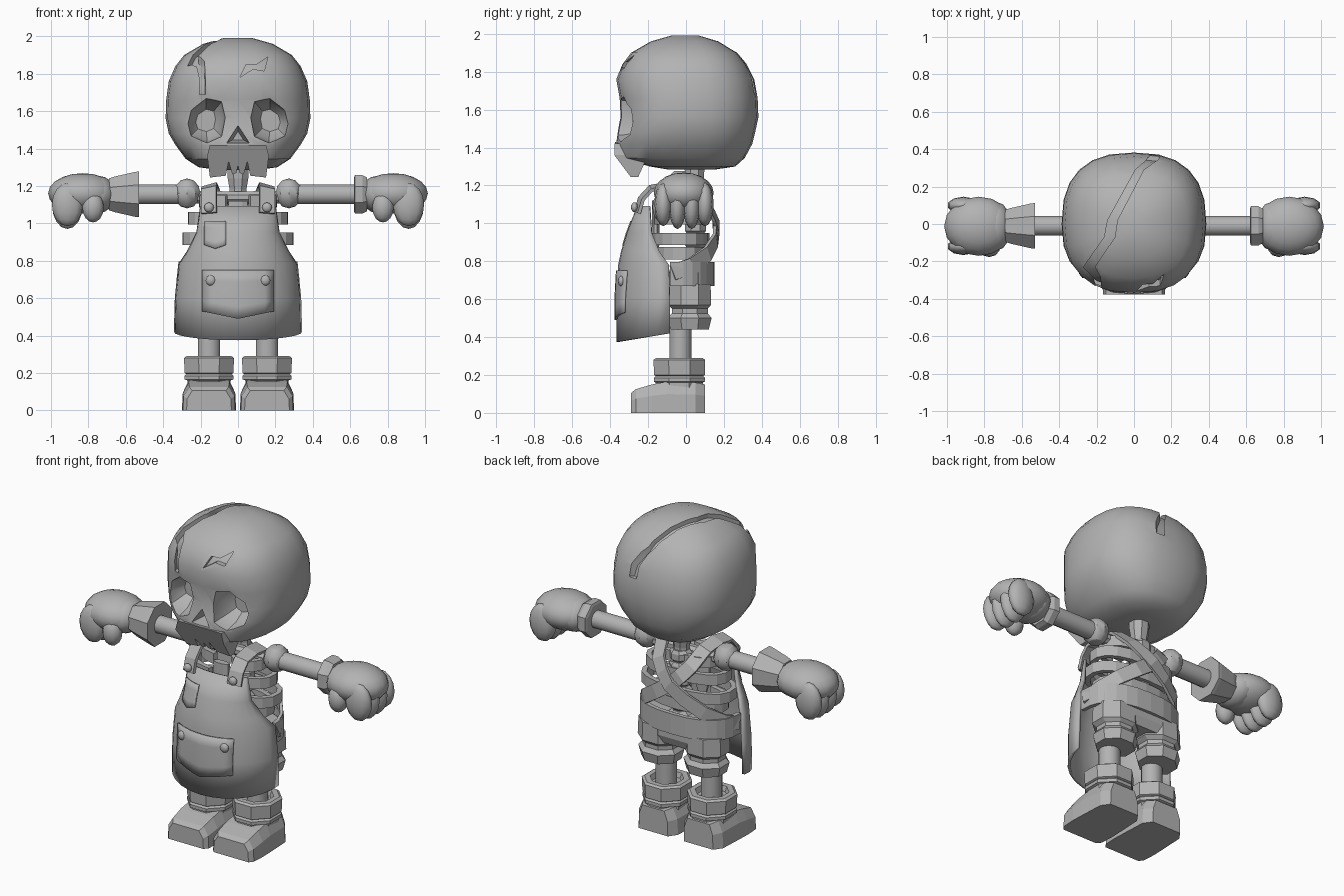
import bpy, bmesh, math
from mathutils import Vector

if "Cube" in bpy.data.objects:
    bpy.data.objects.remove(bpy.data.objects["Cube"])

mat = bpy.data.materials.new("plain_grey")
mat.diffuse_color = (0.45, 0.45, 0.45, 1)
mat.use_nodes = True
mat.node_tree.nodes["Principled BSDF"].inputs["Base Color"].default_value = mat.diffuse_color


def activate(o):
    bpy.ops.object.select_all(action='DESELECT')
    o.select_set(True)
    bpy.context.view_layer.objects.active = o


def shade(o, angle=40):
    activate(o)
    bpy.ops.object.shade_smooth_by_angle(angle=math.radians(angle))


def finish(name, bm, angle=0):
    bmesh.ops.recalc_face_normals(bm, faces=bm.faces[:])
    me = bpy.data.meshes.new(name)
    bm.to_mesh(me)
    bm.free()
    me.materials.append(mat)
    o = bpy.data.objects.new(name, me)
    bpy.context.collection.objects.link(o)
    if angle:
        shade(o, angle)
    return o


def loft(name, rings, angle=0, loop=False, closed=True):
    """Skin a list of equal point rings; loop joins last to first."""
    bm = bmesh.new()
    vs = [[bm.verts.new(p) for p in r] for r in rings]
    n, m = len(rings[0]), len(rings)
    for i in range(m if loop else m - 1):
        for j in range(n if closed else n - 1):
            a, b = vs[i], vs[(i + 1) % m]
            k = (j + 1) % n
            bm.faces.new((a[j], a[k], b[k], b[j]))
    if closed and not loop:
        bm.faces.new(vs[0])
        bm.faces.new(vs[-1])
    return finish(name, bm, angle)


def stack(name, o, axis, rows, n=8, angle=0):
    """Rows of (height, radius, radius) polygons along z or x."""
    rings = []
    for h, ra, rb in rows:
        ring = []
        for i in range(n):
            t = 2 * math.pi * (i + 0.5) / n
            k = 1 / math.cos(math.pi / n)
            a, b = ra * k * math.cos(t), rb * k * math.sin(t)
            ring.append((o[0] + a, o[1] + b, h) if axis == 'z' else (h, o[1] + a, o[2] + b))
        rings.append(ring)
    return loft(name, rings, angle)


def ball(name, c, r, u=12, v=8, angle=60):
    bm = bmesh.new()
    bmesh.ops.create_uvsphere(bm, u_segments=u, v_segments=v, radius=1)
    for p in bm.verts:
        p.co = Vector((p.co.x * r[0] + c[0], p.co.y * r[1] + c[1], p.co.z * r[2] + c[2]))
    return finish(name, bm, angle)


def cut(o, cutter, drop=True):
    activate(o)
    m = o.modifiers.new("cut", 'BOOLEAN')
    m.operation, m.solver, m.object = 'DIFFERENCE', 'EXACT', cutter
    bpy.ops.object.modifier_apply(modifier=m.name)
    if drop:
        bpy.data.objects.remove(cutter)


def solidify(o, t):
    m = o.modifiers.new("thickness", 'SOLIDIFY')
    m.thickness, m.offset = t, 0


# --- skull: rows of (z, half width, front y, back y) ---
ROWS = [(1.285, .10, -.10, .16), (1.30, .21, -.19, .26), (1.345, .28, -.355, .31),
        (1.42, .335, -.375, .35), (1.48, .37, -.362, .365), (1.56, .387, -.345, .382),
        (1.66, .384, -.35, .378), (1.76, .37, -.368, .36), (1.84, .335, -.335, .32),
        (1.90, .288, -.29, .27), (1.96, .185, -.185, .17), (1.99, .08, -.08, .07)]


def skull(name, k=1.0):
    rings = []
    for z, w, f, b in ROWS:
        ring = []
        for i in range(24):
            t = 2 * math.pi * i / 24
            c, s = math.cos(t), math.sin(t)
            x = w * math.copysign(abs(c) ** .8, c)
            y = (b if s > 0 else -f) * math.copysign(abs(s) ** .8, s)
            ring.append((k * x, k * y, 1.64 + k * (z - 1.64)))
        rings.append(ring)
    return loft(name, rings)


head = skull("skull")
core = skull("skull_core", .93)

# shallow crack running over the crown
crack = loft("crack_cutter", [[(x - w, y, 1.69), (x + w, y, 1.69), (x + w, y, 2.1), (x - w, y, 2.1)]
             for x, y, w in [(-.17, -.42, .004), (-.2, -.28, .02), (-.24, -.23, .03), (-.13, -.07, .028),
                             (-.115, .02, .026), (.03, .29, .022), (.10, .345, .03), (.15, .43, .02)]])
chip_pts = [(.01, 1.78), (.045, 1.85), (.10, 1.85), (.16, 1.89), (.14, 1.815), (.08, 1.825)]
chip = loft("chip_cutter", [[(x, y, z) for x, z in chip_pts] for y in (-.5, -.2)])
for c in (crack, chip):
    cut(c, core, False)
    cut(head, c)
bpy.data.objects.remove(core)


def tapered(name, pts, cx, cz, steps):
    return loft(name, [[(cx + (x - cx) * k, y, cz + (z - cz) * k) for x, z in pts] for y, k in steps])


# eye sockets and nose hole
EYE = [(.28, 1.53), (.258, 1.61), (.17, 1.67), (.088, 1.65), (.068, 1.565), (.088, 1.465), (.165, 1.43), (.258, 1.46)]
for s in (1, -1):
    cut(head, tapered("eye_cutter", [(s * x, z) for x, z in EYE], s * .172, 1.55,
                      [(-.5, 1.03), (-.34, 1.0), (-.26, .85), (-.2, .5)]))
cut(head, tapered("nose_cutter", [(-.06, 1.43), (.06, 1.43), (0, 1.525)], 0, 1.46, [(-.45, 1.1), (-.36, 1.0), (-.27, .5)]))
shade(head, 35)

# upper jaw with notched teeth, sloping backwards
half = [(.15, 1.42), (.165, 1.36), (.15, 1.245), (.065, 1.255), (.05, 1.33), (.03, 1.26), (.008, 1.27)]
jaw = half + [(0, 1.31)] + [(-x, z) for x, z in reversed(half)]
loft("upper_jaw", [[(x, -.378 + max(0, 1.36 - z) * .75, z) for x, z in jaw],
                   [(x, -.20 - max(0, 1.36 - z) * .45, z) for x, z in jaw]])

# --- spine, ribs, collar bone, pelvis ---
stack("neck", (0, .045, 0), 'z', [(1.0, .05, .045), (1.18, .045, .04), (1.24, .055, .05), (1.36, .06, .055)])
for i in range(6):
    z = .72 + i * .075
    stack("vertebra", (0, .05, 0), 'z', [(z, .045, .045), (z + .015, .065, .055), (z + .05, .065, .055), (z + .07, .045, .045)])


def band(name, a0, a1, n, rx, ry, cy, z0, z1, t, power=1.0, loop=False):
    """Flat strip bent around an ellipse, angles in degrees."""
    rings = []
    for i in range(n + (0 if loop else 1)):
        a = math.radians(a0 + (a1 - a0) * i / n)
        c, s = math.cos(a), math.sin(a)
        c, s = math.copysign(abs(c) ** power, c), math.copysign(abs(s) ** power, s)
        o, q = (rx * c, cy + ry * s), ((rx - t) * c, cy + (ry - t) * s)
        rings.append([(*o, z0), (*o, z1), (*q, z1), (*q, z0)])
    return loft(name, rings, 0, loop)


for z, w, d in [(1.085, .21, .12), (.995, .27, .14), (.885, .30, .155), (.81, .25, .14)]:
    band("rib", -75, 255, 16, w, d, -.03, z, z + .065, .03, .85)
stack("breast_bone", (0, -.16, 0), 'z', [(.82, .03, .015), (.9, .05, .02), (1.12, .05, .02)])
stack("collar_bone", (0, -.01, 1.14), 'x', [(-.26, .035, .035), (0, .03, .03), (.26, .035, .035)])
stack("pelvis", (0, .02, 0), 'z', [(.58, .2, .09), (.63, .27, .11), (.74, .27, .11), (.77, .2, .09)])

# --- apron: rows of (z, half width, front y, side y) ---
APRON = [(.40, .335, -.358, -.085), (.60, .33, -.36, -.085), (.78, .312, -.35, -.09),
         (.85, .265, -.335, -.14), (.95, .215, -.305, -.18), (1.09, .195, -.25, -.19)]


def apron_y(x, z):
    for a, b in zip(APRON, APRON[1:]):
        if z <= b[0]:
            break
    k = (z - a[0]) / (b[0] - a[0])
    w, f, e = [a[i] + (b[i] - a[i]) * k for i in (1, 2, 3)]
    return e + (f - e) * math.sqrt(max(0, 1 - (x / w) ** 2))


sheet = []
for i, (z, w, f, e) in enumerate(APRON):
    row = []
    for j in range(15):
        t = math.pi * (j / 14 - .5)
        drop = .42 - .045 * math.cos(t) if i == 0 else z
        row.append((w * math.sin(t), e + (f - e) * math.cos(t), drop))
    sheet.append(row)
solidify(loft("apron", sheet, 40, closed=False), .016)
band("waistband", 0, 180, 14, .318, .235, -.085, .67, .795, .025, .8)


def pocket(name, x0, x1, top, low, mid):
    cols = []
    for i in range(9):
        x = x0 + (x1 - x0) * i / 8
        zb = low + (mid - low) * (1 - abs(i - 4) / 4)
        cols.append([(x, apron_y(x, z) - .013, z) for z in [zb + (top - zb) * j / 4 for j in range(5)]])
    solidify(loft(name, cols, 40, closed=False), .01)


pocket("front_pocket", -.19, .19, .75, .53, .49)
pocket("chest_pocket", -.18, -.065, 1.01, .885, .865)

for s in (1, -1):
    ball("pocket_button", (s * .145, apron_y(.145, .695) - .015, .695), (.028, .018, .028))
    ball("strap_button", (s * .155, -.272, 1.085), (.026, .018, .026))

    # strap over the shoulder, crossing on the back
    path = [Vector((s * x, y, z)) for x, y, z in
            [(.155, -.258, 1.055), (.155, -.235, 1.13), (.155, -.185, 1.185), (.152, -.09, 1.2), (.145, .02, 1.185),
             (.11, .11, 1.10), (.06, .145, 1.04), (0, .16 + s * .008, .98), (-.1, .155, .91),
             (-.2, .115, .84), (-.28, .03, .775), (-.315, -.07, .74)]]
    rings = []
    for i, p in enumerate(path):
        tan = (path[min(i + 1, len(path) - 1)] - path[max(i - 1, 0)]).normalized()
        out = p - Vector((p.x * .6, -.03, min(p.z, 1.0)))
        side = tan.cross(out).normalized()
        out = side.cross(tan).normalized()
        w, t = side * .042, out * .009
        rings.append([p - w - t, p + w - t, p + w + t, p - w + t])
    loft("strap", rings)

    # --- arm, cuff and fist ---
    ball("shoulder", (s * .272, -.01, 1.16), (.075, .08, .08), 10, 6, 30)
    stack("arm_bone", (0, -.01, 1.155), 'x', [(s * .25, .052, .052), (s * .66, .052, .052)], 12, 40)
    cuff = [(.62, .09, .09), (.625, .105, .103), (.665, .105, .103), (.69, .09, .09)] if s > 0 else \
           [(.53, .122, .122), (.55, .12, .12), (.66, .095, .095), (.69, .085, .085)]
    stack("glove_cuff", (0, -.01, 1.155), 'x', [(s * x, a, b) for x, a, b in cuff])
    ball("palm", (s * .83, -.012, 1.16), (.185, .158, .108), 16, 10)
    ball("knuckles", (s * .75, -.012, 1.155), (.1, .135, .1))
    for i, y in enumerate((-.12, -.045, .03, .1)):
        zr = .115 if i in (0, 3) else .13
        ball("finger", (s * .912, y, 1.1), (.087, .046, zr), 10, 8)
    ball("thumb", (s * .775, -.125, 1.085), (.06, .052, .08), 10, 8)

    # --- leg and boot ---
    x = s * .155
    stack("thigh", (x, .02, 0), 'z', [(.44, .11, .10), (.50, .125, .115), (.525, .105, .095),
                                      (.55, .105, .095), (.57, .13, .112), (.68, .125, .11)])
    stack("leg_bone", (x, -.03, 0), 'z', [(.2, .06, .058), (.5, .06, .058)], 12, 40)
    stack("boot_shaft", (x, -.035, 0), 'z', [(.08, .115, .125), (.16, .115, .125), (.165, .13, .135), (.185, .13, .135),
                                             (.195, .12, .125), (.2, .13, .134), (.28, .134, .136),
                                             (.29, .12, .122), (.29, .09, .09), (.26, .08, .08)])
    foot = []
    for y, w, h in [(.1, .10, .15), (.05, .135, .16), (-.1, .142, .165), (-.18, .145, .15), (-.265, .14, .125), (-.29, .12, .105)]:
        foot.append([(x - w, y, 0), (x - w * .97, y, h * .6), (x - w * .75, y, h),
                     (x + w * .75, y, h), (x + w * .97, y, h * .6), (x + w, y, 0)])
    loft("boot_foot", foot)
